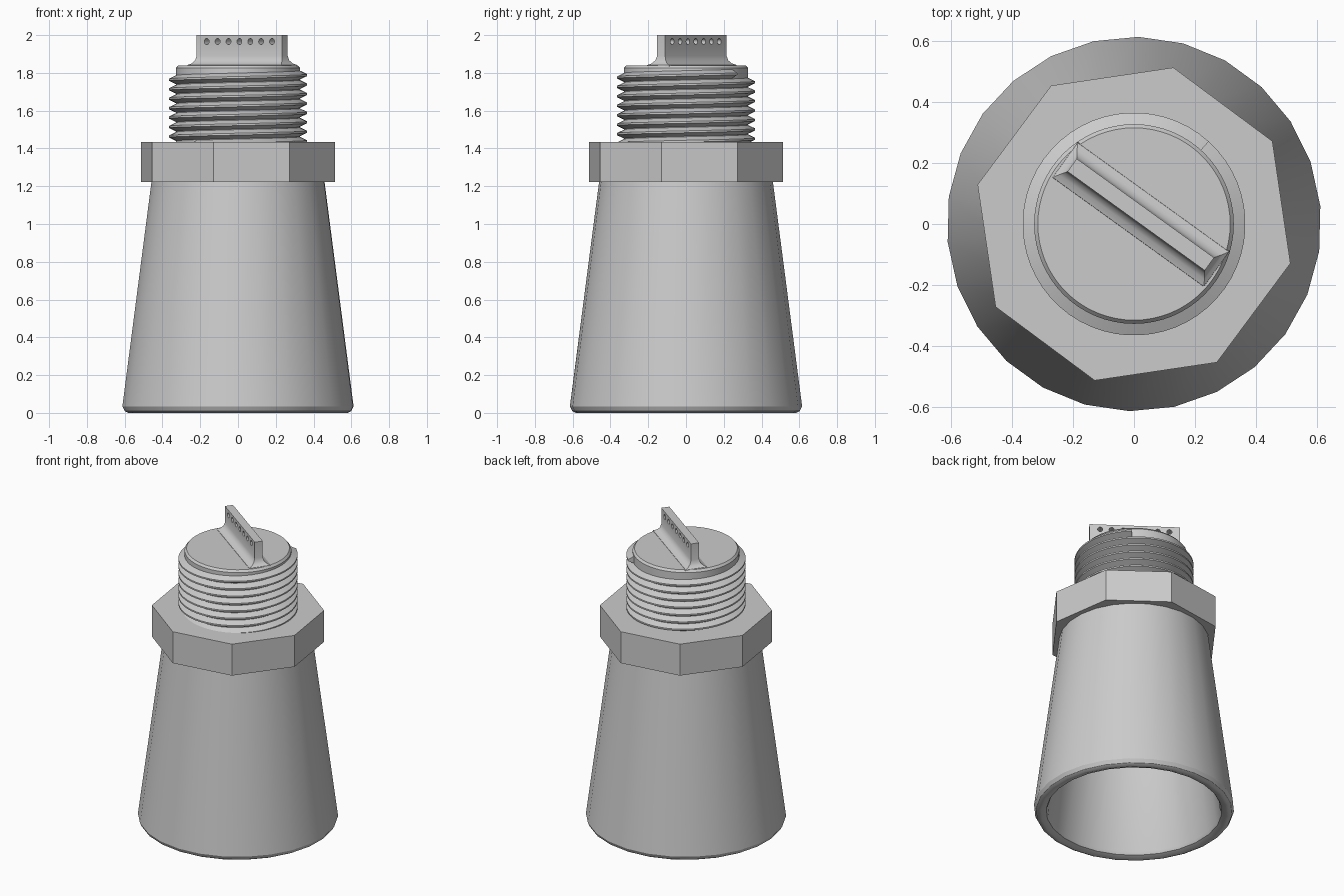
import bpy, bmesh
from math import sin, cos, pi, radians
from mathutils import Matrix, Vector

if "Cube" in bpy.data.objects:
    bpy.data.objects.remove(bpy.data.objects["Cube"])


def make_object(name, verts, faces, smooth=True):
    mesh = bpy.data.meshes.new(name)
    mesh.from_pydata(verts, [], faces)
    bm = bmesh.new()
    bm.from_mesh(mesh)
    bmesh.ops.recalc_face_normals(bm, faces=bm.faces)
    bm.to_mesh(mesh)
    bm.free()
    obj = bpy.data.objects.new(name, mesh)
    bpy.context.collection.objects.link(obj)
    if smooth:
        bpy.ops.object.select_all(action='DESELECT')
        obj.select_set(True)
        bpy.context.view_layer.objects.active = obj
        bpy.ops.object.shade_smooth_by_angle(angle=radians(30))
    return obj


def loft(name, rings, smooth=True):
    """Skin a list of equal-length closed rings and cap both ends."""
    n = len(rings[0])
    verts = [p for ring in rings for p in ring]
    faces = [(k * n + i, k * n + (i + 1) % n, (k + 1) * n + (i + 1) % n, (k + 1) * n + i)
             for k in range(len(rings) - 1) for i in range(n)]
    faces += [tuple(range(n)), tuple(range(len(verts) - n, len(verts)))]
    return make_object(name, verts, faces, smooth)


def lathe(name, profile, sides, start=0.0, smooth=True):
    rings = [[(r * cos(start + 2 * pi * i / sides), r * sin(start + 2 * pi * i / sides), z)
              for i in range(sides)] for r, z in profile]
    return loft(name, rings, smooth)


# Tapered hollow body with chamfered lower rim, open at the bottom
lathe("body", [(0.39, 1.2), (0.53, 0.03), (0.54, 0.012), (0.57, 0.0), (0.585, 0.0),
               (0.603, 0.01), (0.615, 0.034), (0.46, 1.225)],
      26, radians(5.5))

# Octagonal nut
lathe("nut", [(0.53, 1.222), (0.53, 1.435)], 8, radians(30.9), smooth=False)

# Threaded neck core
lathe("neck", [(0.328, 1.40), (0.328, 1.826), (0.316, 1.84)], 64)

# Helical thread, right-handed, ending near the top at the back right
PITCH, TURNS, STEPS = 0.05, 7.5, 56
rib = [(0.326, -0.0245), (0.366, -0.005), (0.366, 0.005), (0.326, 0.0245)]
rings = []
for i in range(int(TURNS * STEPS) + 1):
    a = radians(48) - 2 * pi * i / STEPS
    z = 1.795 - PITCH * i / STEPS
    rings.append([(r * cos(a), r * sin(a), z + dz) for r, dz in rib])
loft("thread", rings)

# Upright blade on the cap with a flared foot
frame = Matrix.Rotation(radians(-35.8), 4, 'Z') @ Matrix.Translation((0, 0.038, 0))
corners = ((-1, -1), (1, -1), (1, 1), (-1, 1))
levels = [(1.835, 0.308, 0.0725), (1.842, 0.306, 0.07), (1.85, 0.294, 0.050),
          (1.866, 0.283, 0.034), (1.89, 0.278, 0.026), (2.0, 0.278, 0.026)]
blade = loft("blade", [[frame @ Vector((sx * l, sy * w, z)) for sx, sy in corners]
                       for z, l, w in levels])

# Row of seven holes through the blade
bm = bmesh.new()
for k in range(-3, 4):
    place = frame @ Matrix.Translation((k * 0.071, 0, 1.966)) @ Matrix.Rotation(pi / 2, 4, 'X')
    bmesh.ops.create_cone(bm, cap_ends=True, segments=16, radius1=0.016, radius2=0.016,
                          depth=0.2, matrix=place)
mesh = bpy.data.meshes.new("hole_cutter")
bm.to_mesh(mesh)
bm.free()
cutter = bpy.data.objects.new("hole_cutter", mesh)
bpy.context.collection.objects.link(cutter)
cutter.hide_render = True
cutter.hide_set(True)
cut = blade.modifiers.new("holes", 'BOOLEAN')
cut.operation = 'DIFFERENCE'
cut.solver = 'EXACT'
cut.object = cutter
